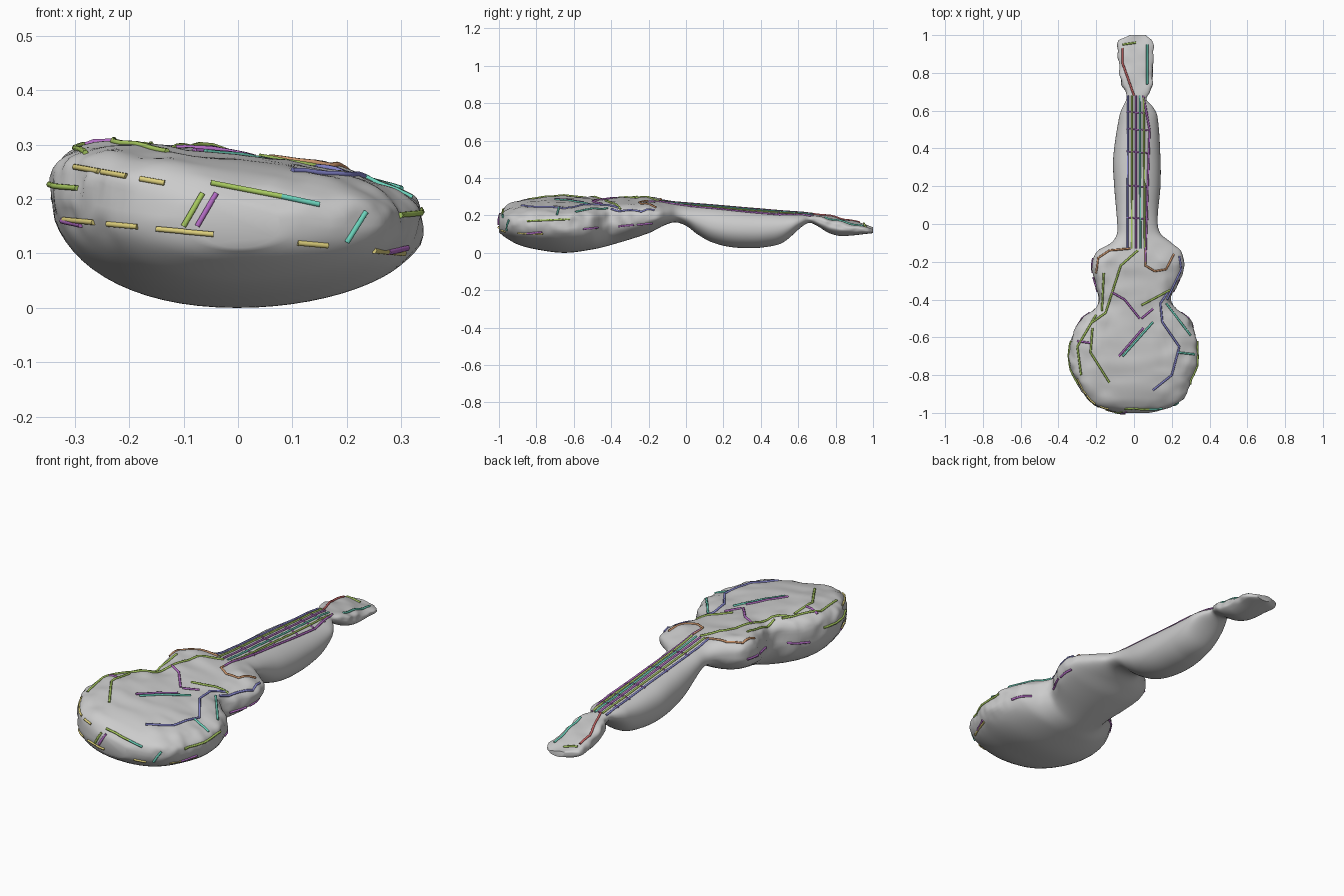
import bpy, bmesh, math
from mathutils import Vector, noise
from mathutils.bvhtree import BVHTree

if "Cube" in bpy.data.objects:
    bpy.data.objects.remove(bpy.data.objects["Cube"])

# Plan outline: y, left x, right x
OUTLINE = [(-1, -.08, .08), (-.98, -.16, .16), (-.95, -.22, .23), (-.9, -.265, .275), (-.8, -.32, .315),
           (-.7, -.342, .337), (-.6, -.33, .33), (-.5, -.275, .29), (-.45, -.205, .225), (-.4, -.185, .195),
           (-.28, -.215, .25), (-.2, -.222, .262), (-.14, -.19, .245), (-.1, -.12, .2),
           (-.05, -.09, .14), (.02, -.09, .125), (.2, -.105, .14), (.35, -.11, .14),
           (.57, -.078, .124), (.62, -.06, .1), (.66, -.04, .065), (.7, -.045, .085),
           (.74, -.068, .1), (.9, -.084, .1), (.97, -.08, .1), (1, -.02, .06)]
# Side profile: y, bottom z, widest z, top z
PROFILE = [(-1, .11, .16, .19), (-.97, .085, .165, .23), (-.9, .045, .17, .258), (-.8, .018, .175, .272),
           (-.65, 0, .175, .28), (-.5, .018, .175, .278), (-.4, .042, .18, .28),
           (-.2, .105, .2, .287), (-.12, .145, .21, .277), (-.06, .163, .21, .27), (0, .145, .2, .265),
           (.06, .1, .18, .26), (.13, .06, .155, .255), (.22, .034, .14, .247), (.32, .025, .135, .238),
           (.42, .03, .135, .23), (.52, .056, .145, .222), (.62, .14, .175, .215),
           (.66, .16, .185, .21), (.7, .145, .175, .205), (.76, .108, .155, .195), (.83, .09, .14, .18),
           (1, .105, .12, .135)]


def sample(keys, y):
    """Smooth interpolation through the key rows."""
    i = next((k for k in range(len(keys) - 2) if y <= keys[k + 1][0]), len(keys) - 2)
    a, b = keys[i], keys[i + 1]
    p, n = keys[max(i - 1, 0)], keys[min(i + 2, len(keys) - 1)]
    h = b[0] - a[0]
    t = (y - a[0]) / h
    out = []
    for c in range(1, len(a)):
        m0 = h * (b[c] - p[c]) / (b[0] - p[0])
        m1 = h * (n[c] - a[c]) / (n[0] - a[0])
        out.append((2*t**3 - 3*t*t + 1)*a[c] + (t**3 - 2*t*t + t)*m0
                   + (3*t*t - 2*t**3)*b[c] + (t**3 - t*t)*m1)
    return out


def power(v, e):
    return math.copysign(abs(v) ** e, v)


# Lumpy body, neck and head lofted as one skin
SIDES, ROWS = 64, 180
bm = bmesh.new()
rings = []
for r in range(ROWS + 1):
    y = -math.cos(math.pi * r / ROWS) * .35 + (2 * r / ROWS - 1) * .65
    xl, xr = sample(OUTLINE, y)
    zb, zm, zt = sample(PROFILE, y)
    body = min(max((-.05 - y) / .15, 0), 1)
    head = min(max((y - .64) / .1, 0), 1)
    flat = max(body, head)
    ring = []
    for s in range(SIDES):
        a = 2 * math.pi * s / SIDES
        c, d = math.cos(a), math.sin(a)
        e = (.9 - .34 * flat) if d > 0 else .97
        x = (xl + xr) / 2 + (xr - xl) / 2 * power(c, e)
        z = zm + ((zt - zm) if d > 0 else (zm - zb)) * power(d, e)
        # the face leans down to the right, the underside stays level
        up = min(max((z - zb) / (zt - zb), 0), 1)
        z -= .135 * x * up
        # crumpled skin towards the rim and the face
        rough = flat * min(max(up * 3 - .8, 0), 1)
        co = Vector((x, y, z))
        x += rough * .012 * noise.noise(co * 22) * c
        z += rough * .010 * noise.noise(co * 13)
        ring.append(bm.verts.new((x, y, max(z, 0))))
    rings.append(ring)
for a, b in zip(rings, rings[1:]):
    for s in range(SIDES):
        n = (s + 1) % SIDES
        bm.faces.new((a[s], a[n], b[n], b[s]))
bm.faces.new(rings[0])
bm.faces.new(rings[-1])
bmesh.ops.recalc_face_normals(bm, faces=bm.faces)
tree = BVHTree.FromBMesh(bm)
mesh = bpy.data.meshes.new("guitar_body")
bm.to_mesh(mesh)
bm.free()
skin = bpy.data.objects.new("guitar_body", mesh)
bpy.context.collection.objects.link(skin)
bpy.context.view_layer.objects.active = skin
skin.select_set(True)
bpy.ops.object.shade_smooth_by_angle(angle=math.radians(50))

COLOURS = {"green": (.4, .6, .12), "olive": (.72, .62, .2), "blue": (.25, .25, .65), "teal": (.15, .65, .5),
           "purple": (.45, .15, .55), "orange": (.6, .3, .15), "red": (.65, .15, .15)}
MATS = {}
for key, rgb in COLOURS.items():
    MATS[key] = bpy.data.materials.new(key)
    MATS[key].diffuse_color = (*rgb, 1)

# Viewing side -> ray start and direction for draping a stroke on the skin
VIEWS = {"top": (lambda u, v: (u, v, 2), (0, 0, -1)), "front": (lambda u, v: (u, -3, v), (0, 1, 0)),
         "right": (lambda u, v: (3, u, v), (-1, 0, 0)), "left": (lambda u, v: (-3, u, v), (1, 0, 0))}


def stroke(name, colour, pts, view="top", radius=.0055):
    start, ray = VIEWS[view]
    path = []
    for (u0, v0), (u1, v1) in zip(pts, pts[1:]):
        n = max(2, int(math.hypot(u1 - u0, v1 - v0) / .025))
        for k in range(n + 1):
            f = k / n
            hit = tree.ray_cast(Vector(start(u0 + (u1-u0)*f, v0 + (v1-v0)*f)), Vector(ray))[0]
            if hit and (not path or (hit - path[-1]).length > .003):
                path.append(hit - Vector(ray) * .002)
    if len(path) < 2:
        return
    cu = bpy.data.curves.new(name, 'CURVE')
    cu.dimensions = '3D'
    cu.bevel_depth, cu.bevel_resolution, cu.use_fill_caps = radius, 1, True
    sp = cu.splines.new('POLY')
    sp.points.add(len(path) - 1)
    for p, co in zip(sp.points, path):
        p.co = (*co, 1)
    cu.materials.append(MATS[colour])
    bpy.context.collection.objects.link(bpy.data.objects.new(name, cu))


# Strings and frets
for i, col in enumerate(("blue", "green", "purple", "teal", "green")):
    x = -.035 + i * .023
    stroke("string", col, [(x, -.13), (x * .9, .68)], radius=.005)
stroke("neck_edge", "purple", [(.06, -.2), (.082, .5), (.05, .68)])
for y in (.03, .2, .38, .5, .59):
    stroke("fret", "purple", [(-.04, y + .005), (.075, y - .005)], radius=.004)

# Drawn lines on the soundboard and head
stroke("upper_bout_line", "orange", [(-.2, -.26), (-.19, -.18), (-.13, -.14), (-.02, -.13)])
stroke("upper_bout_line", "orange", [(.06, -.14), (.06, -.22), (.11, -.25), (.17, -.24), (.21, -.16)])
stroke("waist_line", "green", [(.02, -.14), (-.07, -.22), (-.15, -.47), (-.22, -.52)])
stroke("waist_line", "green", [(-.16, -.26), (-.17, -.46)])
stroke("chest_line", "purple", [(-.12, -.36), (-.05, -.4), (.03, -.5)])
stroke("chest_line", "green", [(.19, -.35), (.04, -.43)])
stroke("chest_line", "purple", [(.1, -.45), (.04, -.5)])
stroke("inner_bout_line", "blue", [(.18, -.36), (.14, -.42), (.15, -.52), (.24, -.65), (.2, -.8), (.1, -.88)])
stroke("outer_bout_line", "blue", [(.24, -.17), (.25, -.24), (.175, -.4)])
stroke("outer_bout_line", "teal", [(.17, -.42), (.3, -.59)])
for k, col in enumerate(("teal", "purple")):
    stroke("bridge_line", col, [(.1 - .05 * k, -.52 - .03 * k), (-.06 - .02 * k, -.7)])
stroke("inner_bout_line", "green", [(-.22, -.55), (-.23, -.68), (-.13, -.84)])
stroke("outer_bout_line", "green", [(-.2, -.48), (-.3, -.65), (-.28, -.8)])
stroke("tick", "purple", [(-.3, -.62), (-.23, -.63)])
stroke("tick", "teal", [(.23, -.68), (.32, -.69)])
stroke("head_line", "red", [(-.06, .93), (-.06, .85), (0, .68)])
stroke("head_line", "green", [(-.06, .95), (.01, .96)])
stroke("head_line", "teal", [(.07, .95), (.07, .74)])

# Dashes round the front rim: a lower and an upper broken line
for x in (-.32, -.24, -.15, -.1, .11, .25):
    stroke("rim_dash", "olive", [(x, .13 - .1 * x), (x + .055, .125 - .1 * x)], "front")
for x in (-.3, -.25, -.18):
    stroke("rim_dash", "olive", [(x, .205 - .18 * x), (x + .045, .197 - .18 * x)], "front")
stroke("rim_dash", "green", [(-.05, .23), (.08, .205)], "front")
stroke("rim_dash", "teal", [(.08, .205), (.15, .19)], "front")
for x, col in ((-.1, "green"), (-.075, "purple"), (.2, "teal")):
    stroke("rim_tick", col, [(x, .15 - .15 * max(x, 0)), (x + .035, .21 - .17 * max(x, 0))], "front")

# Dashes along both flanks of the body
for side, dz in (("right", 0), ("left", .05)):
    for y in (-.85, -.55, -.36, -.26):
        z = .17 + .08 * y + dz
        stroke("flank_dash", "purple", [(y, z), (y + .08, z + .008)], side)
    stroke("flank_dash", "green", [(-.85, .17 + dz), (-.62, .18 + dz)], side)

for m in bpy.data.materials:
    if m.users and not m.is_grease_pencil:
        m.use_nodes = True
        m.node_tree.nodes["Principled BSDF"].inputs["Base Color"].default_value = m.diffuse_color
